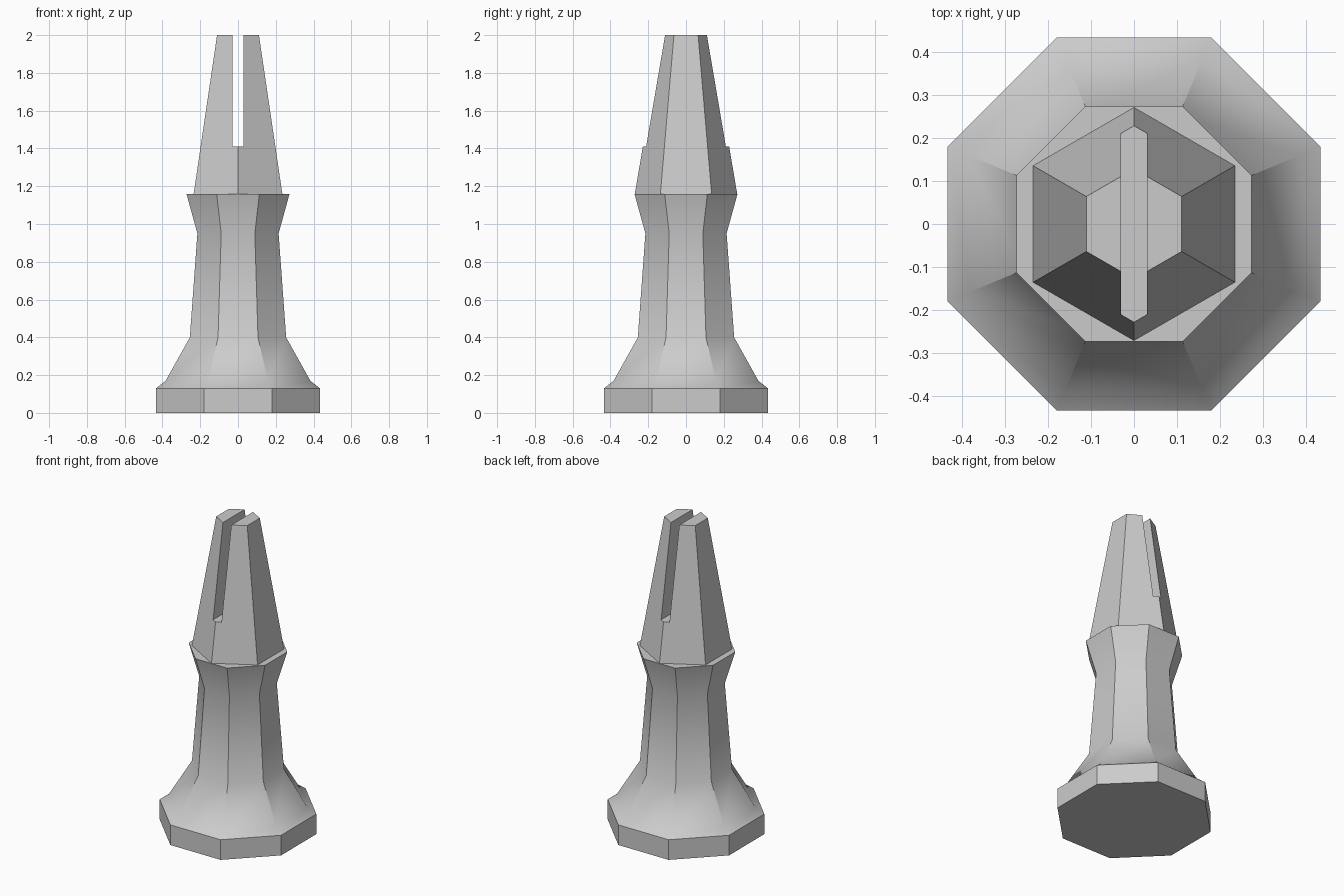
import bpy, bmesh
from math import pi, cos, sin, radians

default = bpy.data.objects.get("Cube")
if default:
    bpy.data.objects.remove(default, do_unlink=True)

grey = bpy.data.materials.new("plain_grey")
grey.use_nodes = True
colour = (0.6, 0.6, 0.6, 1)
grey.diffuse_color = colour
grey.node_tree.nodes["Principled BSDF"].inputs["Base Color"].default_value = colour


def faceted(name, sides, start, profile):
    """Stack of regular polygons; profile lists (corner radius, height)."""
    bm = bmesh.new()
    rings = []
    for r, z in profile:
        angles = [start + 2 * pi * i / sides for i in range(sides)]
        rings.append([bm.verts.new((r * cos(a), r * sin(a), z)) for a in angles])
    for low, high in zip(rings, rings[1:]):
        for i in range(sides):
            j = (i + 1) % sides
            bm.faces.new((low[i], low[j], high[j], high[i]))
    bm.faces.new(rings[0][::-1])
    bm.faces.new(rings[-1])
    mesh = bpy.data.meshes.new(name)
    bm.to_mesh(mesh)
    bm.free()
    mesh.materials.append(grey)
    obj = bpy.data.objects.new(name, mesh)
    bpy.context.collection.objects.link(obj)
    return obj


def make_active(obj):
    bpy.ops.object.select_all(action="DESELECT")
    obj.select_set(True)
    bpy.context.view_layer.objects.active = obj


# Octagonal foot, flared stem and collar, given as flat-side distances
sections = [(0.434, 0), (0.434, 0.13), (0.383, 0.17),
            (0.255, 0.40), (0.215, 0.95), (0.273, 1.16)]
body = faceted("base_and_stem", 8, pi / 8,
               [(d / cos(pi / 8), z) for d, z in sections])
make_active(body)
bpy.ops.object.shade_smooth_by_angle(angle=radians(30))

# Tapered six-sided head with corners to front and back
head = faceted("slotted_head", 6, pi / 2, [(0.271, 1.16), (0.128, 2.0)])

# Slot running front to back through the top of the head
bpy.ops.mesh.primitive_cube_add(size=1, location=(0, 0, 1.91))
cutter = bpy.context.object
cutter.name = "slot_cutter"
cutter.scale = (0.06, 1, 1)
cutter.hide_render = True
cutter.data.materials.append(grey)
make_active(head)
slot = head.modifiers.new("slot", "BOOLEAN")
slot.operation = "DIFFERENCE"
slot.solver = "EXACT"
slot.object = cutter
bpy.context.view_layer.update()
bpy.ops.object.modifier_apply(modifier=slot.name)
bpy.data.objects.remove(cutter, do_unlink=True)
